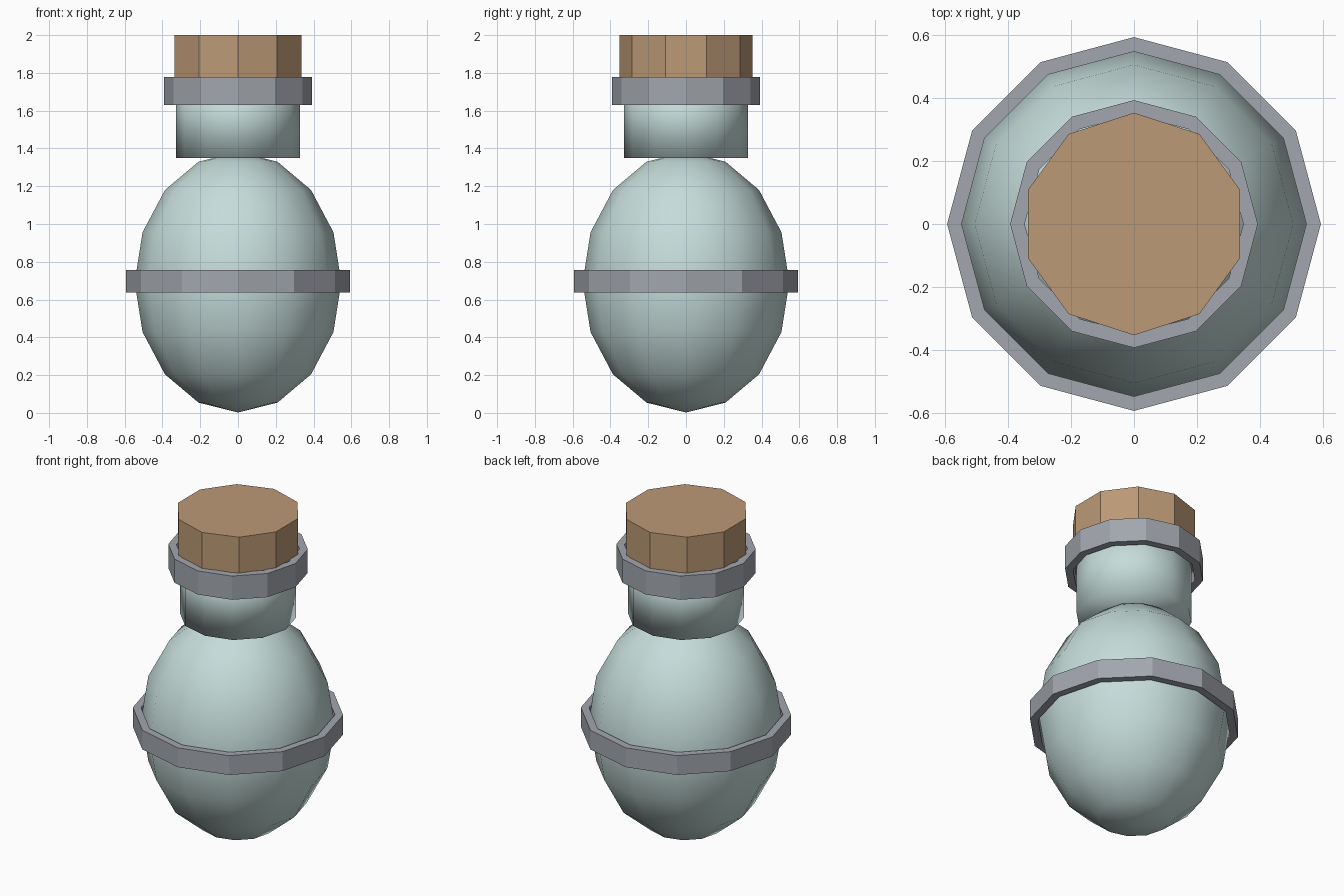
import bpy, math
from mathutils import Matrix

cube = bpy.data.objects.get("Cube")
if cube:
    bpy.data.objects.remove(cube, do_unlink=True)


def material(name, rgb):
    m = bpy.data.materials.new(name)
    m.use_nodes = True
    m.diffuse_color = (*rgb, 1)
    m.node_tree.nodes["Principled BSDF"].inputs["Base Color"].default_value = (*rgb, 1)
    return m


glass = material("pale green glass", (0.56, 0.72, 0.70))
metal = material("grey metal", (0.36, 0.38, 0.42))
cork = material("cork brown", (0.50, 0.32, 0.18))


def finish(obj, name, mat, smooth=False):
    obj.name = name
    obj.data.materials.append(mat)
    for p in obj.data.polygons:
        p.use_smooth = smooth
    return obj


def cylinder(name, mat, sides, radius, low, high, smooth=False):
    bpy.ops.mesh.primitive_cylinder_add(vertices=sides, radius=radius, depth=high - low,
                                        location=(0, 0, (low + high) / 2))
    return finish(bpy.context.object, name, mat, smooth)


def band(name, mat, sides, outer, inner, low, high):
    """Faceted hoop with a rectangular section."""
    section = [(outer, low), (outer, high), (inner, high), (inner, low)]
    n = len(section)
    verts, faces = [], []
    for i in range(sides):
        a = math.tau * i / sides
        verts += [(r * math.cos(a), r * math.sin(a), z) for r, z in section]
        j = (i + 1) % sides
        for k in range(n):
            l = (k + 1) % n
            faces.append((i * n + k, j * n + k, j * n + l, i * n + l))
    mesh = bpy.data.meshes.new(name)
    mesh.from_pydata(verts, [], faces)
    obj = bpy.data.objects.new(name, mesh)
    bpy.context.collection.objects.link(obj)
    return finish(obj, name, mat)


# Egg-shaped flask body
bpy.ops.mesh.primitive_uv_sphere_add(segments=12, ring_count=8, radius=1)
body = finish(bpy.context.object, "flask_body", glass, True)
body.data.transform(Matrix.Translation((0, 0, 0.692)) @ Matrix.Diagonal((0.547, 0.547, 0.69, 1)))

# Neck and stopper
cylinder("flask_neck", glass, 12, 0.327, 1.35, 1.76, True)
cylinder("cork_stopper", cork, 10, 0.353, 1.70, 2.0)

# Metal hoops
band("body_band", metal, 12, 0.593, 0.547, 0.637, 0.757)
band("neck_collar", metal, 12, 0.393, 0.347, 1.63, 1.777)
